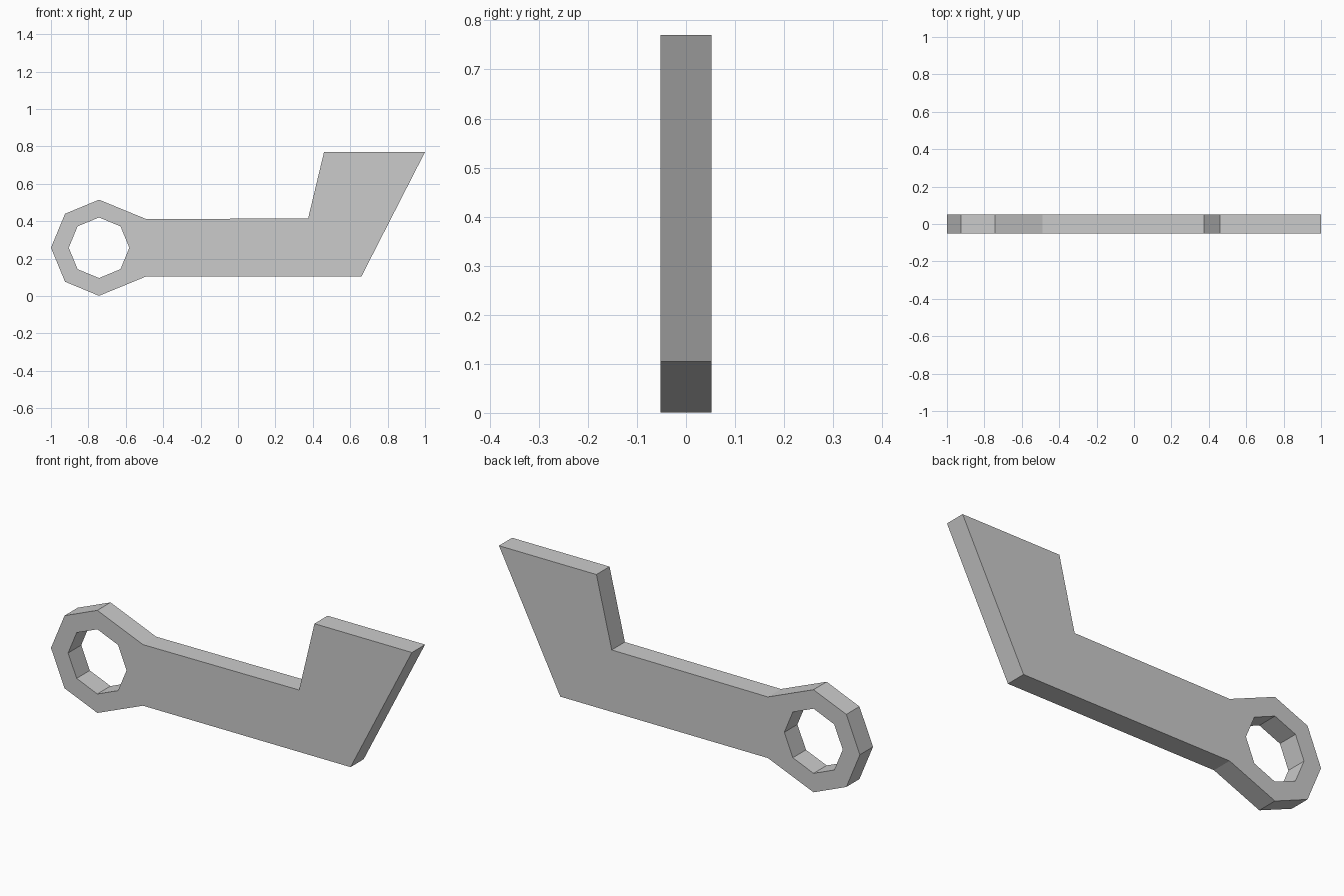
import bpy
import math

cube = bpy.data.objects.get("Cube")
if cube:
    bpy.data.objects.remove(cube, do_unlink=True)

HALF_THICKNESS = 0.052
RING_X, RING_Z = -0.743, 0.258
OUTER_R, HOLE_R = 0.257, 0.162

grey = bpy.data.materials.new("plain grey")
grey.use_nodes = True
colour = (0.6, 0.6, 0.6, 1)
grey.diffuse_color = colour
grey.node_tree.nodes["Principled BSDF"].inputs["Base Color"].default_value = colour


def ring_points(radius, first, last):
    """Corners of an octagon around the ring centre, by eighth turns."""
    return [(RING_X + radius * math.cos(i * math.pi / 4),
             RING_Z + radius * math.sin(i * math.pi / 4))
            for i in range(first, last + 1)]


# Outline: left half of the ring end, then the shank and the slanted blade
shank_and_blade = [(-0.49, 0.105), (0.66, 0.105), (1.0, 0.77),
                   (0.46, 0.77), (0.375, 0.415), (-0.49, 0.411)]
outline = ring_points(OUTER_R, 2, 6) + shank_and_blade
hole = ring_points(HOLE_R, 0, 7)

# Flat filled profile with thickness
curve = bpy.data.curves.new("lever_profile", "CURVE")
curve.dimensions = "2D"
curve.fill_mode = "BOTH"
curve.extrude = HALF_THICKNESS
for points in (outline, hole):
    spline = curve.splines.new("POLY")
    spline.points.add(len(points) - 1)
    for point, (x, z) in zip(spline.points, points):
        point.co = (x, z, 0, 1)
    spline.use_cyclic_u = True

# Stand it upright and turn it into a flat-shaded mesh
lever = bpy.data.objects.new("ring_lever", curve)
bpy.context.collection.objects.link(lever)
lever.rotation_euler.x = math.pi / 2
bpy.ops.object.select_all(action="DESELECT")
lever.select_set(True)
bpy.context.view_layer.objects.active = lever
bpy.ops.object.convert(target="MESH")
bpy.ops.object.transform_apply(location=False, rotation=True, scale=False)

# Weld the rims and tidy the caps into large flat faces
bpy.ops.object.mode_set(mode="EDIT")
bpy.ops.mesh.select_all(action="SELECT")
bpy.ops.mesh.remove_doubles(threshold=0.0005)
bpy.ops.mesh.normals_make_consistent(inside=False)
bpy.ops.object.mode_set(mode="OBJECT")
bpy.ops.object.shade_flat()

lever.data.materials.clear()
lever.data.materials.append(grey)
